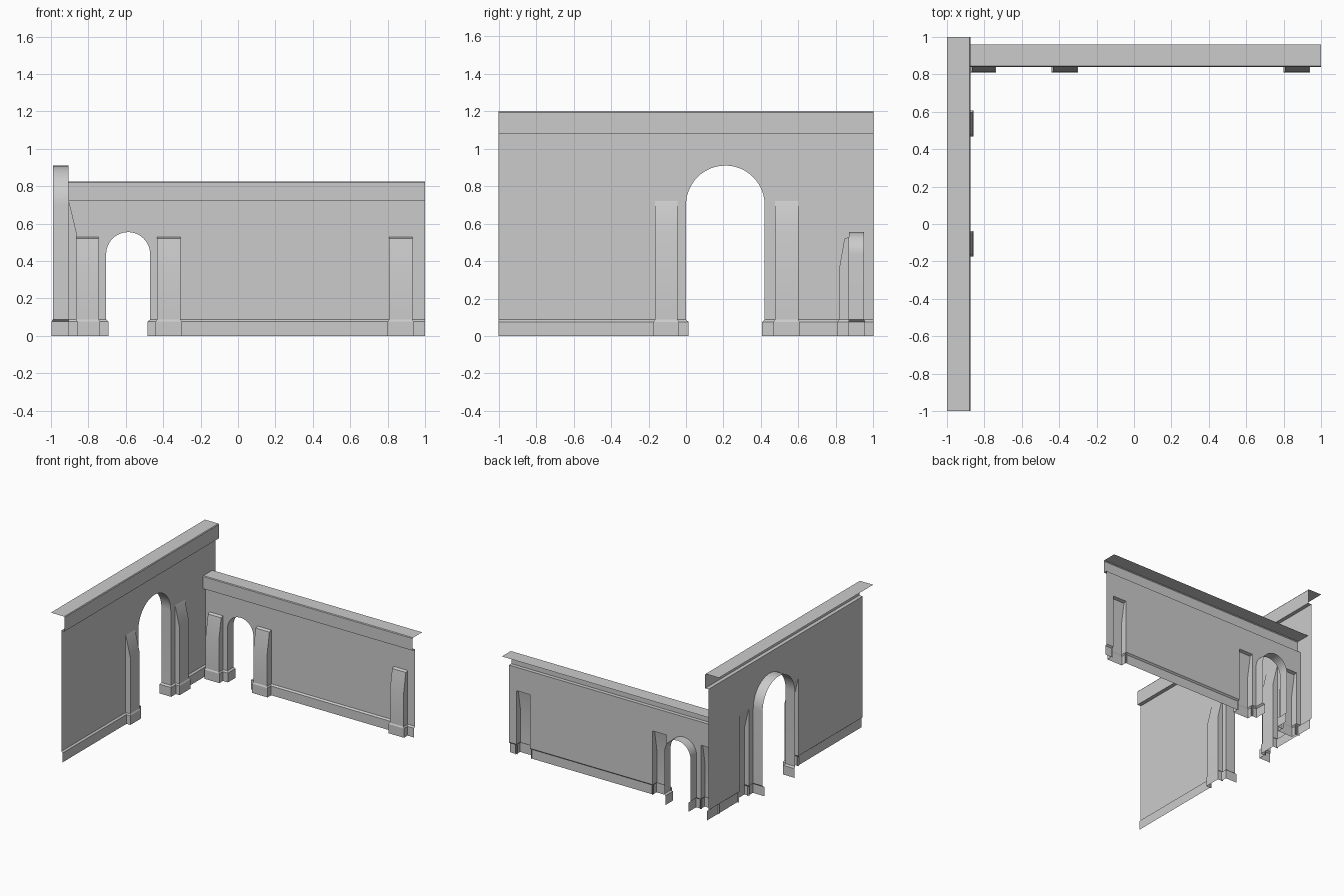
import bpy, math
from mathutils import Vector

if "Cube" in bpy.data.objects:
    bpy.data.objects.remove(bpy.data.objects["Cube"])

# Local frame: u along the wall, w outward from its face, z up
def left_map(p):
    return Vector((-0.905 + p[1], p[0], p[2]))

def back_map(p):
    return Vector((p[0], 0.87 - p[1], p[2]))

class Part:
    """Collects lofted sheets, then makes one mesh object."""
    def __init__(self, name, mapper):
        self.name, self.map, self.v, self.f = name, mapper, [], []

    def loft(self, rings, pivot, away=True):
        # Quads between successive rings, facing away from (or towards) pivot
        c = self.map(pivot)
        for a, b in zip(rings, rings[1:]):
            for i in range(len(a) - 1):
                q = [self.map(p) for p in (a[i], a[i + 1], b[i + 1], b[i])]
                n = (q[2] - q[0]).cross(q[3] - q[1])
                if n.length < 1e-9:
                    continue
                out = sum(q, Vector()) / 4 - c
                if (n.dot(out) > 0) != away:
                    q.reverse()
                k = len(self.v)
                self.v += q
                self.f.append((k, k + 1, k + 2, k + 3))

    def build(self):
        me = bpy.data.meshes.new(self.name)
        me.from_pydata(self.v, [], self.f)
        ob = bpy.data.objects.new(self.name, me)
        bpy.context.collection.objects.link(ob)
        bpy.ops.object.select_all(action='DESELECT')
        ob.select_set(True)
        bpy.context.view_layer.objects.active = ob
        bpy.ops.object.mode_set(mode='EDIT')
        bpy.ops.mesh.select_all(action='SELECT')
        bpy.ops.mesh.remove_doubles(threshold=0.0002)
        bpy.ops.object.mode_set(mode='OBJECT')
        bpy.ops.object.shade_smooth_by_angle(angle=math.radians(30))

PL, PZ0, PZ1 = 0.013, 0.076, 0.087   # plinth projection and heights

def make_wall(name, mp, u0, u1, corn_z, top_z, corn_back, arch, spring,
              butts, depth, butt_profile, butt_top):
    a0, a1 = arch
    r, uc = (a1 - a0) / 2, (a0 + a1) / 2

    # Wall face strips with plinth, leaving gaps behind buttresses and arch
    wall = Part(name + "_wall_face", mp)
    far = (uc, -5, 0.4)
    gaps = sorted([(b[0], b[1], False) for b in butts] + [(a0, a1, True)])
    start, ext = u0, 0
    for g0, g1, is_arch in gaps + [(u1, u1, False)]:
        end_ext = PL if is_arch else 0
        rows = []
        for w, z, k in ((PL, 0, 1), (PL, PZ0, 1), (0, PZ1, 0), (0, corn_z, 0)):
            rows.append([(start - ext * k, w, z), (g0 + end_ext * k, w, z)])
        wall.loft(rows, far)
        if not is_arch and g1 > g0:
            wall.loft([[(g0, 0, butt_top), (g1, 0, butt_top)],
                       [(g0, 0, corn_z), (g1, 0, corn_z)]], far)
        start, ext = g1, end_ext
    n = 24
    arc = [(uc - r * math.cos(math.pi * i / n), spring + r * math.sin(math.pi * i / n))
           for i in range(n + 1)]
    wall.loft([[(u, 0, z) for u, z in arc], [(u, 0, corn_z) for u, z in arc]], far)
    wall.build()

    # Arch lining
    lining = Part(name + "_arch_lining", mp)
    path = [(a0 + PL, 0, PL), (a0 + PL, PZ0, PL), (a0, PZ1, 0)]
    path += [(u, z, 0) for u, z in arc]
    path += [(a1, PZ1, 0), (a1 - PL, PZ0, PL), (a1 - PL, 0, PL)]
    lining.loft([[(u, w, z) for u, z, w in path],
                 [(u, -depth - w * 0.5, z) for u, z, w in path]],
                (uc, -depth / 2, spring * 0.8), away=False)
    lining.build()

    # Cornice: underside, fascia and top plate
    cornice = Part(name + "_cornice", mp)
    prof = [(0, corn_z), (0.031, corn_z), (0.031, top_z - 0.006),
            (0.026, top_z), (corn_back, top_z)]
    cornice.loft([[(u0, w, z), (u1, w, z)] for w, z in prof],
                 ((u0 + u1) / 2, -0.04, (corn_z + top_z) / 2))
    cornice.build()

    # Buttresses, hollow behind
    butt = Part(name + "_buttresses", mp)
    for b0, b1 in butts:
        d = butt_profile[0][0]
        rows = [(0.008, d + 0.006, 0), (0.008, d + 0.006, PZ0)]
        rows += [(0, d, PZ1)] + [(0, w, z) for w, z in butt_profile]
        rings = [[(b0 - e, 0, z), (b0 - e, w, z), (b1 + e, w, z), (b1 + e, 0, z)]
                 for e, w, z in rows]
        butt.loft(rings, ((b0 + b1) / 2, -0.02, 0.25))
    butt.build()

make_wall("tall", left_map, -1, 1, 1.08, 1.2, -0.095, (0.0, 0.42), 0.70,
          [(-0.165, -0.045), (0.475, 0.60)], 0.085,
          [(0.042, 0.55), (0.004, 0.71), (0, 0.72)], 0.72)
make_wall("low", back_map, -0.905, 1, 0.72, 0.825, -0.09, (-0.705, -0.47), 0.437,
          [(-0.865, -0.745), (-0.432, -0.307), (0.808, 0.932)], 0.08,
          [(0.054, 0.35), (0.024, 0.52), (0, 0.528)], 0.528)
